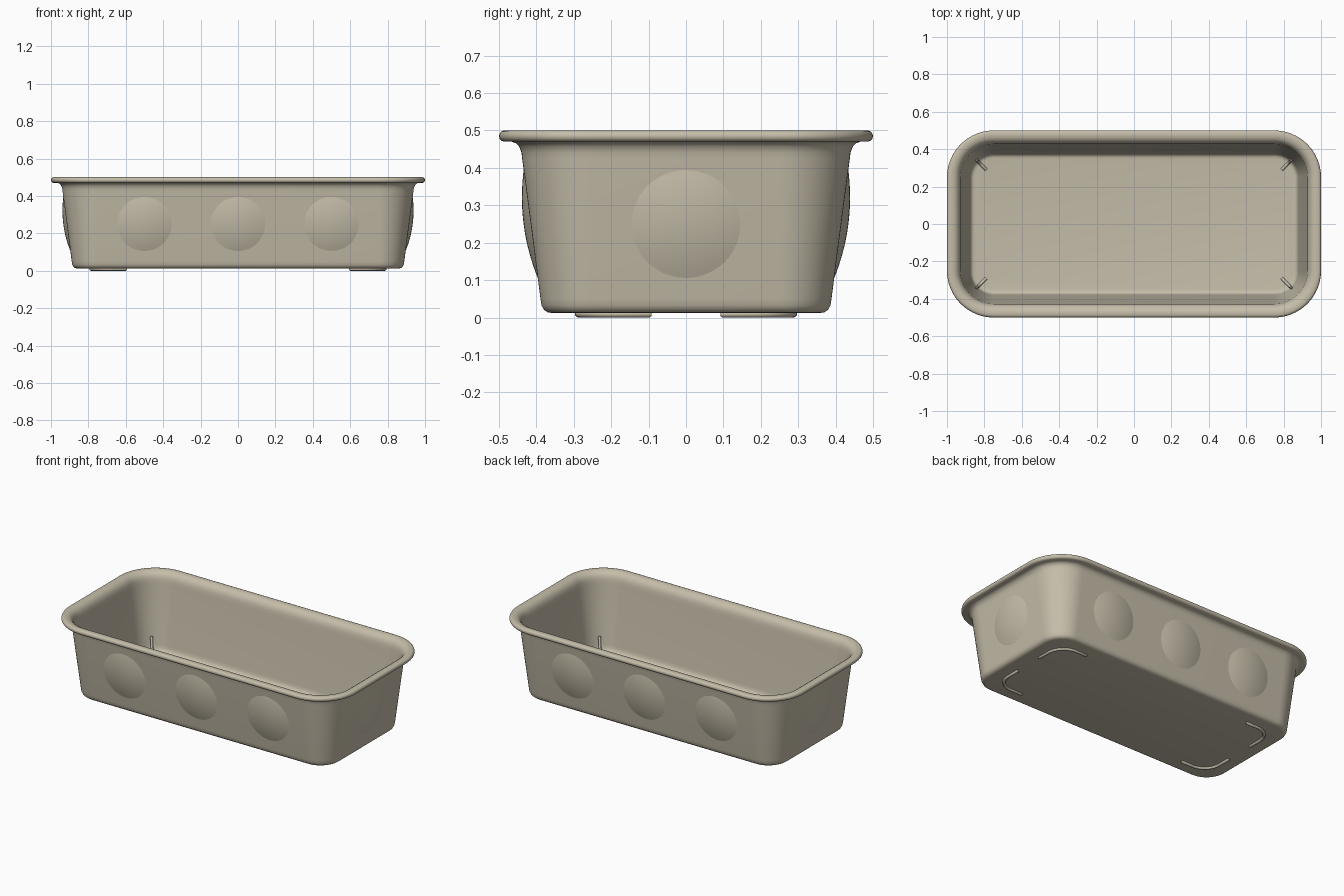
import bpy, bmesh, math
from mathutils import Vector

if "Cube" in bpy.data.objects:
    bpy.data.objects.remove(bpy.data.objects["Cube"])

clay = bpy.data.materials.new("warm_beige")
clay.diffuse_color = (0.56, 0.51, 0.40, 1)
clay.use_nodes = True
clay.node_tree.nodes["Principled BSDF"].inputs["Base Color"].default_value = clay.diffuse_color


def finish(name, bm):
    bmesh.ops.recalc_face_normals(bm, faces=bm.faces[:])
    me = bpy.data.meshes.new(name)
    bm.to_mesh(me)
    bm.free()
    ob = bpy.data.objects.new(name, me)
    bpy.context.collection.objects.link(ob)
    me.materials.append(clay)
    bpy.ops.object.select_all(action='DESELECT')
    ob.select_set(True)
    bpy.context.view_layer.objects.active = ob
    bpy.ops.object.shade_smooth_by_angle(angle=math.radians(40))
    return ob


def loft(bm, rings, cap=True):
    loops = [[bm.verts.new(p) for p in r] for r in rings]
    for a, b in zip(loops, loops[1:]):
        n = len(a)
        for i in range(n):
            bm.faces.new((a[i], a[(i + 1) % n], b[(i + 1) % n], b[i]))
    if cap:
        bm.faces.new(loops[0])
        bm.faces.new(loops[-1])


def rounded_rect(inset, z, seg=16):
    pts, r = [], 0.25 - inset
    for k, (sx, sy) in enumerate([(1, 1), (-1, 1), (-1, -1), (1, -1)]):
        for i in range(seg + 1):
            a = math.pi / 2 * (k + i / seg)
            pts.append((sx * 0.75 + r * math.cos(a), sy * 0.25 + r * math.sin(a), z))
    return pts


# Tub shell: (inset from rim edge, height), outside bottom -> rim -> inside floor
profile = [(.142, .012), (.130, .014), (.120, .021), (.114, .032), (.111, .05),
           (.062, .425), (.060, .442), (.054, .457), (.045, .466), (.034, .470),
           (.013, .470), (.006, .473), (.002, .478), (0, .485), (.002, .492),
           (.006, .497), (.013, .5), (.028, .5), (.042, .497), (.055, .489),
           (.066, .474), (.072, .455), (.075, .43), (.121, .065), (.124, .047),
           (.130, .035), (.138, .029), (.150, .027)]
bm = bmesh.new()
loft(bm, [rounded_rect(o, z) for o, z in profile])
finish("tub_shell", bm)


# Shallow round domes on the leaning outer walls
def dome(name, x, y, direction):
    bm = bmesh.new()
    lean = math.atan2(0.049, 0.375)
    n = Vector((direction[0] * math.cos(lean), direction[1] * math.cos(lean), -math.sin(lean)))
    q = n.to_track_quat('Z', 'Y')
    rings = []
    for j in range(9):
        t = 1 - j / 8 * 0.96
        h = 0.02 * (1 - t * t) - 0.001
        rings.append([Vector((x, y, 0.25)) + q @ Vector((0.15 * t * math.cos(a), 0.15 * t * math.sin(a), h))
                      for a in (2 * math.pi * i / 48 for i in range(48))])
    loft(bm, rings)
    finish(name, bm)


for s in (-1, 1):
    for i, x in enumerate((-0.5, 0, 0.5)):
        dome(f"{'front' if s < 0 else 'back'}_dome_{i + 1}", x, s * 0.415, (0, s))
    dome(f"{'left' if s < 0 else 'right'}_dome", s * 0.915, 0, (s, 0))


# Round rods swept along a path
def rod(name, pts, r):
    bm = bmesh.new()
    pts = [Vector(p) for p in pts]
    flat = all(abs(p.z - pts[0].z) < 1e-6 for p in pts)
    rings = []
    for i, p in enumerate(pts):
        t = (pts[min(i + 1, len(pts) - 1)] - pts[max(i - 1, 0)]).normalized()
        side = t.cross(Vector((0, 0, 1))).normalized() if flat else \
            Vector((-pts[0].y + pts[-1].y, pts[0].x - pts[-1].x, 0)).normalized()
        up = side.cross(t).normalized()
        ring = [(side * math.cos(a) + up * math.sin(a))
                for a in (2 * math.pi * k / 12 for k in range(12))]
        if i == 0:
            rings.append([p - t * r * 0.7 + v * r * 0.6 for v in ring])
        rings.append([p + v * r for v in ring])
    rings.append([p + t * r * 0.7 + v * r * 0.6 for v in ring])
    loft(bm, rings)
    finish(name, bm)


for sx in (-1, 1):
    for sy in (-1, 1):
        tag = f"{'front' if sy < 0 else 'back'}_{'left' if sx < 0 else 'right'}"
        # Curved foot under each corner
        path = [(0.60, 0.288, 0.009)]
        path += [(0.675 + 0.11 * math.sin(a), 0.178 + 0.11 * math.cos(a), 0.009)
                 for a in (math.pi / 2 * i / 12 for i in range(13))]
        path.append((0.785, 0.098, 0.009))
        rod("foot_" + tag, [(sx * x, sy * y, z) for x, y, z in path], 0.009)
        # Small rib in each inner corner
        path = [(0.792, 0.292, 0.030), (0.815, 0.315, 0.031), (0.826, 0.326, 0.037),
                (0.832, 0.332, 0.050), (0.840, 0.340, 0.115)]
        rod("corner_rib_" + tag, [(sx * x, sy * y, z) for x, y, z in path], 0.008)
